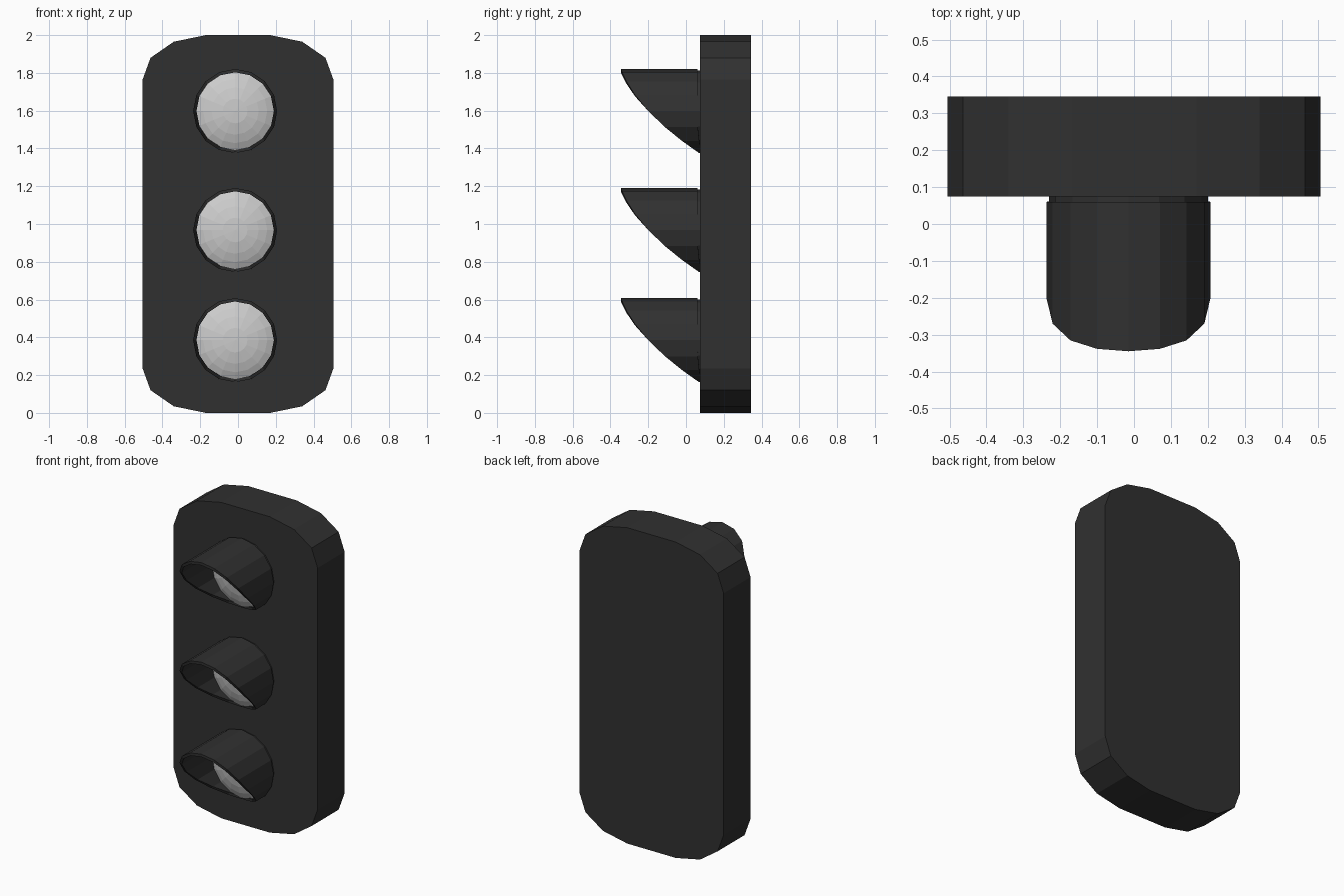
import bpy
import math

if "Cube" in bpy.data.objects:
    bpy.data.objects.remove(bpy.data.objects["Cube"])

SIDES = 16
CX = -0.015        # lamps sit slightly left of centre
R_OUT, R_IN = 0.2225, 0.205

black = bpy.data.materials.new("black_plastic")
black.diffuse_color = (0.03, 0.03, 0.03, 1)
black.use_nodes = True
black.node_tree.nodes["Principled BSDF"].inputs["Base Color"].default_value = black.diffuse_color


def make_object(name, verts, faces, mat=None):
    mesh = bpy.data.meshes.new(name)
    mesh.from_pydata(verts, [], faces)
    if mat:
        mesh.materials.append(mat)
    obj = bpy.data.objects.new(name, mesh)
    bpy.context.collection.objects.link(obj)
    return obj


def skin(rings):
    """Vertices and quads joining consecutive closed rings."""
    n = len(rings[0])
    verts = [v for ring in rings for v in ring]
    faces = [(k * n + i, (k + 1) * n + i, (k + 1) * n + (i + 1) % n, k * n + (i + 1) % n)
             for k in range(len(rings) - 1) for i in range(n)]
    return verts, faces


def prism(name, outline, y0, y1, mat):
    verts, faces = skin([[(x, y, z) for x, z in outline] for y in (y0, y1)])
    n = len(outline)
    faces += [tuple(range(n)), tuple(reversed(range(n, 2 * n)))]
    return make_object(name, verts, faces, mat)


def circle(radius, z):
    return [(CX + radius * math.sin(math.tau * i / SIDES),
             z + radius * math.cos(math.tau * i / SIDES)) for i in range(SIDES)]


# Housing: rounded slab, one corner mirrored to all four
corner = [(0.505, 0.765), (0.463, 0.88), (0.34, 0.965), (0.17, 1.0)]
outline = (corner + [(-x, z) for x, z in reversed(corner)]
           + [(-x, -z) for x, z in corner] + [(x, -z) for x, z in reversed(corner)])
prism("housing", [(x, z + 1) for x, z in outline], 0.075, 0.345, black)


# Visor tube with a curved slanting front cut
def front_y(s):
    return -0.2 - 0.2075 * s + 0.0625 * s * s


def back_y(s):
    return 0.06 + (0.02 * s * s if s < 0 else 0)


def visor_ring(radius, z, depth):
    return [(x, depth((zz - z) / radius), zz) for x, zz in circle(radius, z)]


def add_lamp(label, z):
    rings = [visor_ring(R_OUT, z, back_y), visor_ring(R_OUT, z, front_y),
             visor_ring(R_IN, z, front_y), visor_ring(R_IN, z, back_y)]
    rings.append(rings[0])
    verts, faces = skin(rings[:4])
    n = SIDES
    faces += [(3 * n + i, i, (i + 1) % n, 3 * n + (i + 1) % n) for i in range(n)]
    make_object(label + "_visor", verts, faces, black)

    # Mounting disc behind the lens
    prism(label + "_lens_mount", circle(0.215, z), 0.06, 0.085, black)

    # Shallow domed lens
    dome = [(0.206, 0.065), (0.206, 0.056), (0.17, 0.038), (0.125, 0.023), (0.065, 0.011)]
    verts, faces = skin([[(x, y, zz) for x, zz in circle(r, z)] for r, y in dome])
    base, tip = (len(dome) - 1) * n, len(verts)
    verts.append((CX, 0.008, z))
    faces += [(base + i, tip, base + (i + 1) % n) for i in range(n)]
    faces.append(tuple(range(n)))
    make_object(label + "_lens", verts, faces)


for label, z in (("top", 1.598), ("middle", 0.968), ("bottom", 0.385)):
    add_lamp(label, z)

# Consistent outward normals
import bmesh
for obj in bpy.data.objects:
    bm = bmesh.new()
    bm.from_mesh(obj.data)
    bmesh.ops.recalc_face_normals(bm, faces=bm.faces)
    bm.to_mesh(obj.data)
    bm.free()
